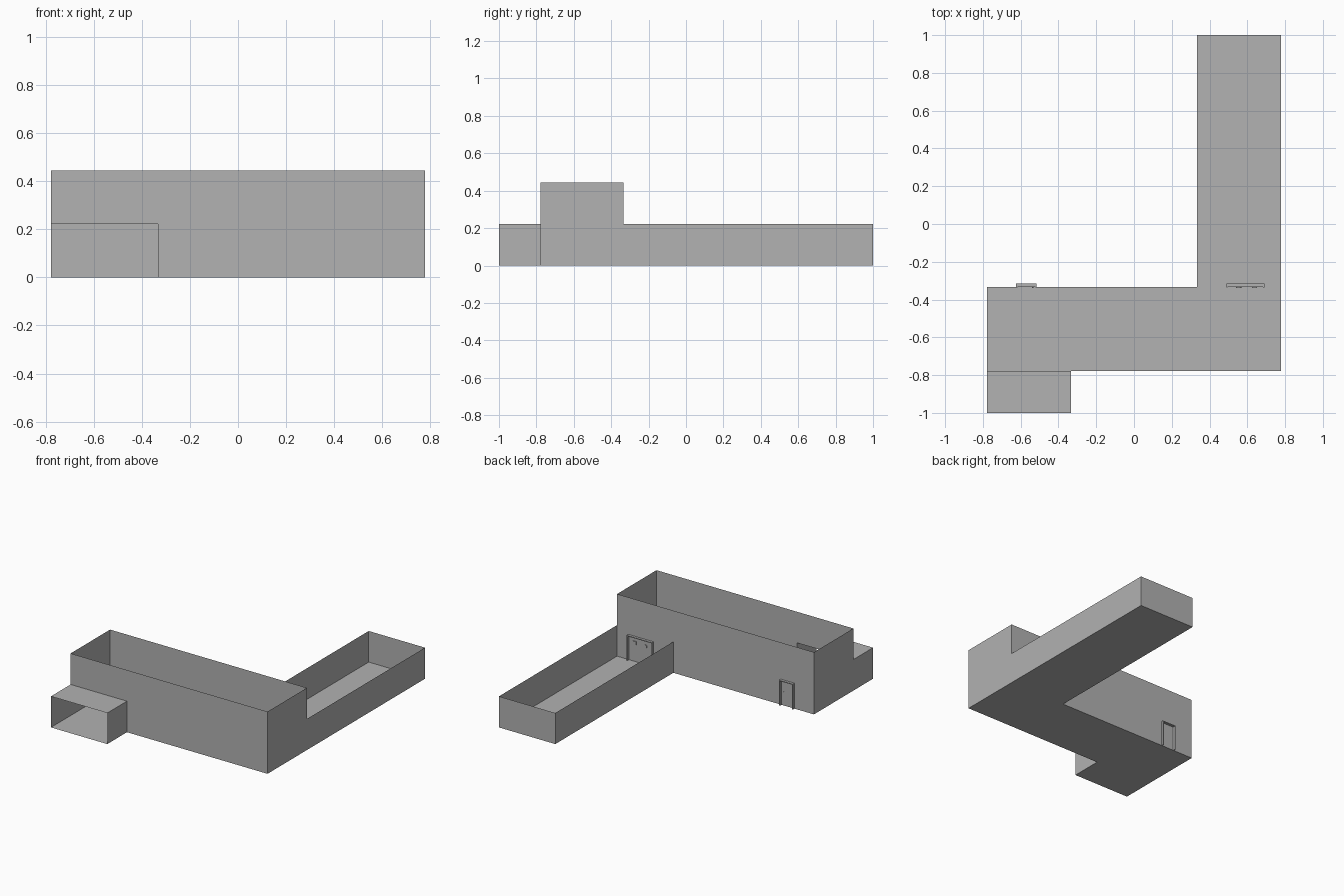
import bpy, bmesh, math
from mathutils import Matrix

if "Cube" in bpy.data.objects:
    bpy.data.objects.remove(bpy.data.objects["Cube"])

A, B, C = 0.778, 0.333, 1.0      # outer line, inner line, far end
H, L = 0.444, 0.222              # tall hall, low rooms


def material(name, v):
    m = bpy.data.materials.new(name)
    m.diffuse_color = (v, v, v, 1)
    m.use_nodes = True
    m.node_tree.nodes["Principled BSDF"].inputs["Base Color"].default_value = m.diffuse_color
    return m


GREY = material("plain grey", 0.445)


def finish(name, bm):
    me = bpy.data.meshes.new(name)
    bm.to_mesh(me)
    bm.free()
    me.materials.append(GREY)
    ob = bpy.data.objects.new(name, me)
    bpy.context.collection.objects.link(ob)
    return ob


def sheet(name, pts):
    """One thin flat face through the given corners."""
    bm = bmesh.new()
    bm.faces.new([bm.verts.new(p) for p in pts])
    return finish(name, bm)


def wall(name, p, q, h):
    """Upright sheet above the line p-q."""
    return sheet(name, [(*p, 0), (*q, 0), (*q, h), (*p, h)])


def box(name, x, y, z):
    bm = bmesh.new()
    bmesh.ops.create_cube(bm, size=1)
    for v in bm.verts:
        v.co = [a + (b - a) * (c + 0.5) for (a, b), c in zip((x, y, z), v.co)]
    return finish(name, bm)


def disc(name, x, y, z, r, depth):
    bm = bmesh.new()
    m = Matrix.Translation((x, y, z)) @ Matrix.Rotation(math.pi / 2, 4, 'X')
    bmesh.ops.create_cone(bm, cap_ends=True, segments=12, radius1=r,
                          radius2=r, depth=depth, matrix=m)
    return finish(name, bm)


# Shared floor
sheet("floor", [(-A, -C, 0), (-B, -C, 0), (-B, -A, 0), (A, -A, 0),
                (A, C, 0), (B, C, 0), (B, -B, 0), (-A, -B, 0)])

# Tall hall, with its front wall cut away where the porch joins
sheet("hall_front_wall", [(-B, -A, 0), (A, -A, 0), (A, -A, H), (-A, -A, H),
                          (-A, -A, L), (-B, -A, L)])
wall("hall_back_wall", (A, -B), (-A, -B), H)
wall("hall_left_wall", (-A, -B), (-A, -A), H)
wall("hall_right_wall", (A, -A), (A, -B), H)

# Low open-topped wing
wall("wing_right_wall", (A, -B), (A, C), L)
wall("wing_end_wall", (A, C), (B, C), L)
wall("wing_left_wall", (B, C), (B, -B), L)

# Roofed porch, open to the front and to the hall
wall("porch_left_wall", (-A, -A), (-A, -C), L)
wall("porch_right_wall", (-B, -C), (-B, -A), L)
sheet("porch_roof", [(-A, -C, L), (-B, -C, L), (-B, -A, L), (-A, -A, L)])


def door_frame(name, x0, x1, top):
    w, y = 0.006, (-0.336, -0.315)
    box(name + "_left_post", (x0, x0 + w), y, (0, top))
    box(name + "_right_post", (x1 - w, x1), y, (0, top))
    box(name + "_lintel", (x0 + w, x1 - w), (-0.3325, y[1]), (top - w, top))


# Single back door and knob
door_frame("back_door", -0.624, -0.516, 0.182)
disc("back_door_knob", -0.536, -0.335, 0.095, 0.005, 0.008)

# Wide door between hall and wing, with a square and a round window plate
door_frame("wing_door", 0.489, 0.69, 0.18)
box("wing_door_square_window", (0.625, 0.65), (-0.34, -0.327), (0.12, 0.145))
disc("wing_door_round_window", 0.555, -0.333, 0.13, 0.014, 0.012)
